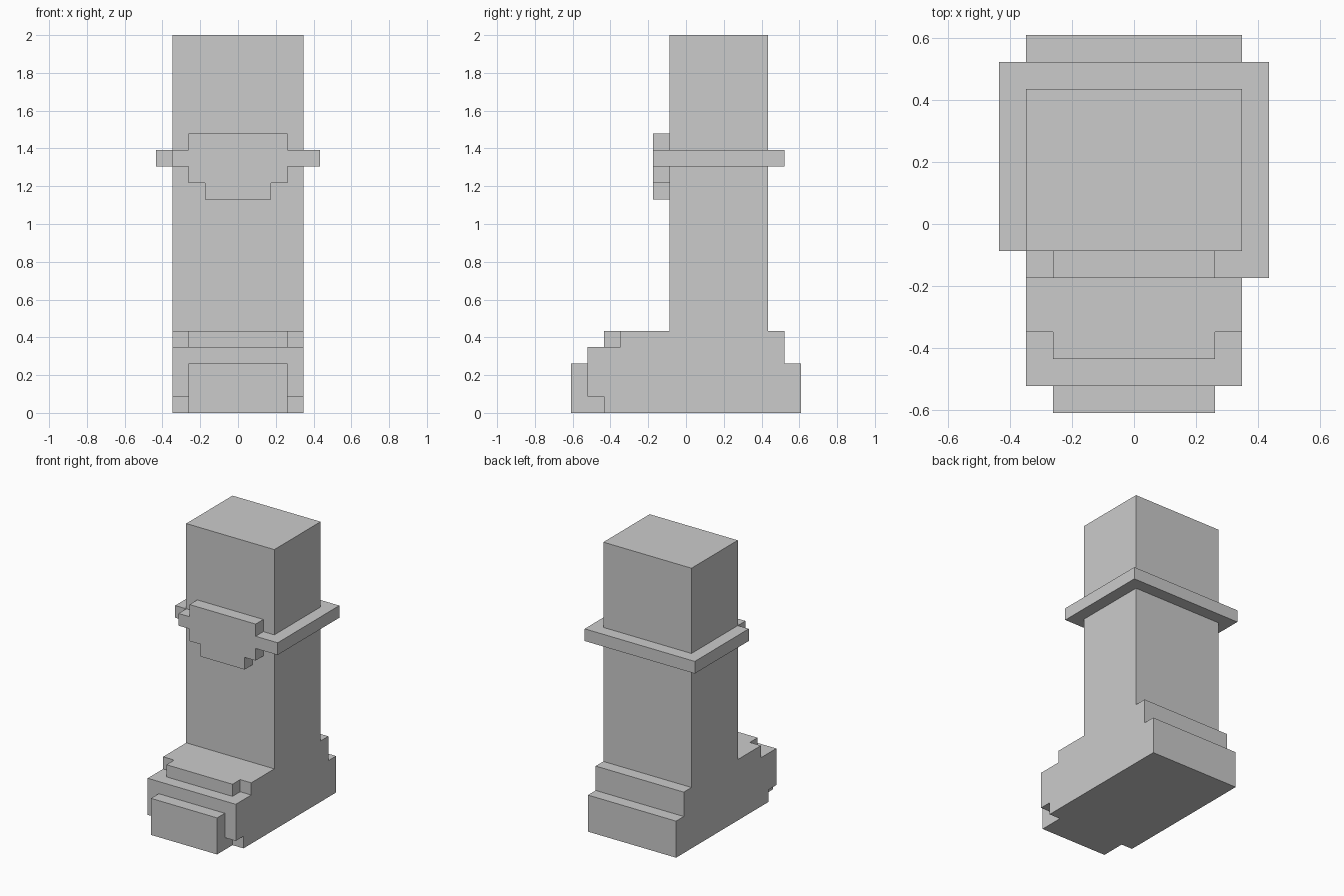
import bpy
import bmesh
from mathutils import Vector

U = 2 / 23  # one block of the modelling grid

if "Cube" in bpy.data.objects:
    bpy.data.objects.remove(bpy.data.objects["Cube"], do_unlink=True)

GREY = (0.6, 0.6, 0.6, 1.0)
grey = bpy.data.materials.new("plain grey")
grey.use_nodes = True
grey.diffuse_color = GREY
grey.node_tree.nodes["Principled BSDF"].inputs["Base Color"].default_value = GREY


def prism(name, outline, axis, low, high):
    """Extrude a flat outline (in blocks) along x, y or z."""
    def place(a, b, c):
        point = {"x": (c, a, b), "y": (a, c, b), "z": (a, b, c)}[axis]
        return Vector(point) * U

    bm = bmesh.new()
    face = bm.faces.new([bm.verts.new(place(a, b, low)) for a, b in outline])
    grown = bmesh.ops.extrude_face_region(bm, geom=[face])
    verts = [v for v in grown["geom"] if isinstance(v, bmesh.types.BMVert)]
    bmesh.ops.translate(bm, verts=verts, vec=place(0, 0, high - low))
    bmesh.ops.recalc_face_normals(bm, faces=bm.faces)
    mesh = bpy.data.meshes.new(name)
    bm.to_mesh(mesh)
    bm.free()
    mesh.materials.append(grey)
    obj = bpy.data.objects.new(name, mesh)
    bpy.context.collection.objects.link(obj)
    return obj


def box(name, x, y, z):
    outline = [(x[0], y[0]), (x[1], y[0]), (x[1], y[1]), (x[0], y[1])]
    return prism(name, outline, "z", *z)


def cut(target, cutter):
    mod = target.modifiers.new("cut", "BOOLEAN")
    mod.operation = "DIFFERENCE"
    mod.solver = "EXACT"
    mod.object = cutter
    bpy.context.view_layer.objects.active = target
    bpy.ops.object.modifier_apply(modifier=mod.name)
    bpy.data.objects.remove(cutter, do_unlink=True)


# Leg and foot in one side profile (y, z), stepped at toe and heel
leg = prism("leg_and_foot", [
    (-6, 0), (7, 0), (7, 3), (6, 3), (6, 5), (5, 5), (5, 23),
    (-1, 23), (-1, 5), (-5, 5), (-5, 4), (-6, 4)], "x", -4, 4)

# Notches at the instep and under the toe, on both sides
for side in (-1, 1):
    x = sorted((side * 3, side * 4.5))
    cut(leg, box("instep_notch", x, (-5.5, -4), (4, 5.5)))
    cut(leg, box("sole_notch", x, (-6.5, -5), (-0.5, 1)))

# Raised plate on the toe
box("toe_plate", (-3, 3), (-7, -6), (0, 3))

# Strap around the leg, meeting the knee pad; one front corner is open
prism("knee_strap", [
    (3, -2), (5, -2), (5, 6), (-5, 6), (-5, -1), (-4, -1),
    (-4, -2), (-3, -2), (-3, -1), (3, -1)], "z", 15, 16)

# Knee pad, narrower at the bottom
prism("knee_pad", [
    (-2, 13), (2, 13), (2, 14), (3, 14), (3, 17),
    (-3, 17), (-3, 14), (-2, 14)], "y", -2, -1)
